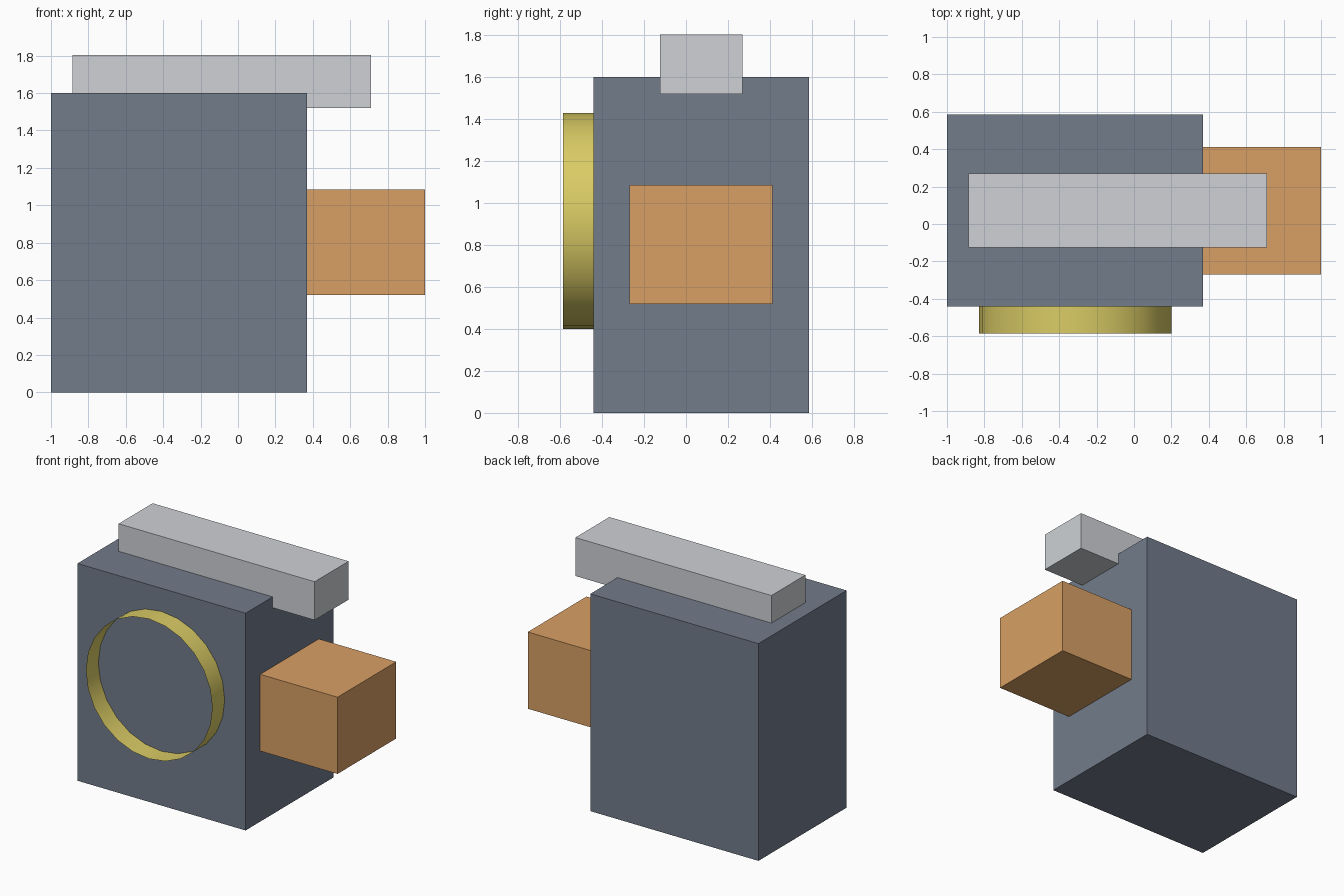
import bpy
from math import radians

if "Cube" in bpy.data.objects:
    bpy.data.objects.remove(bpy.data.objects["Cube"])


def paint(obj, name, rgb):
    mat = bpy.data.materials.new(name)
    mat.diffuse_color = (*rgb, 1)
    mat.use_nodes = True
    mat.node_tree.nodes["Principled BSDF"].inputs["Base Color"].default_value = mat.diffuse_color
    obj.data.materials.append(mat)


def box(name, x, y, z, rgb):
    """Box from (min, max) ranges along each axis."""
    spans = (x, y, z)
    bpy.ops.mesh.primitive_cube_add(size=1, location=[(a + b) / 2 for a, b in spans])
    obj = bpy.context.object
    obj.name = name
    obj.scale = [b - a for a, b in spans]
    bpy.ops.object.transform_apply(location=False, rotation=False, scale=True)
    paint(obj, name + "_color", rgb)
    return obj


# Main housing
box("body", (-1.0, 0.37), (-0.44, 0.585), (0.0, 1.6), (0.17, 0.20, 0.26))

# Bar sunk slightly into the top and overhanging the right side
box("top_bar", (-0.885, 0.712), (-0.125, 0.27), (1.52, 1.803), (0.62, 0.64, 0.67))

# Block on the right side
box("side_block", (0.37, 1.0), (-0.27, 0.413), (0.52, 1.085), (0.69, 0.35, 0.13))

# Thin open ring on the front face
front, back = -0.585, -0.44
bpy.ops.mesh.primitive_cylinder_add(
    vertices=24, radius=0.515, depth=back - front, end_fill_type='NOTHING',
    location=(-0.315, (front + back) / 2, 0.915), rotation=(radians(90), 0, 0))
ring = bpy.context.object
ring.name = "front_ring"
bpy.ops.object.shade_smooth_by_angle(angle=radians(30))
paint(ring, "ring_color", (0.70, 0.60, 0.13))
